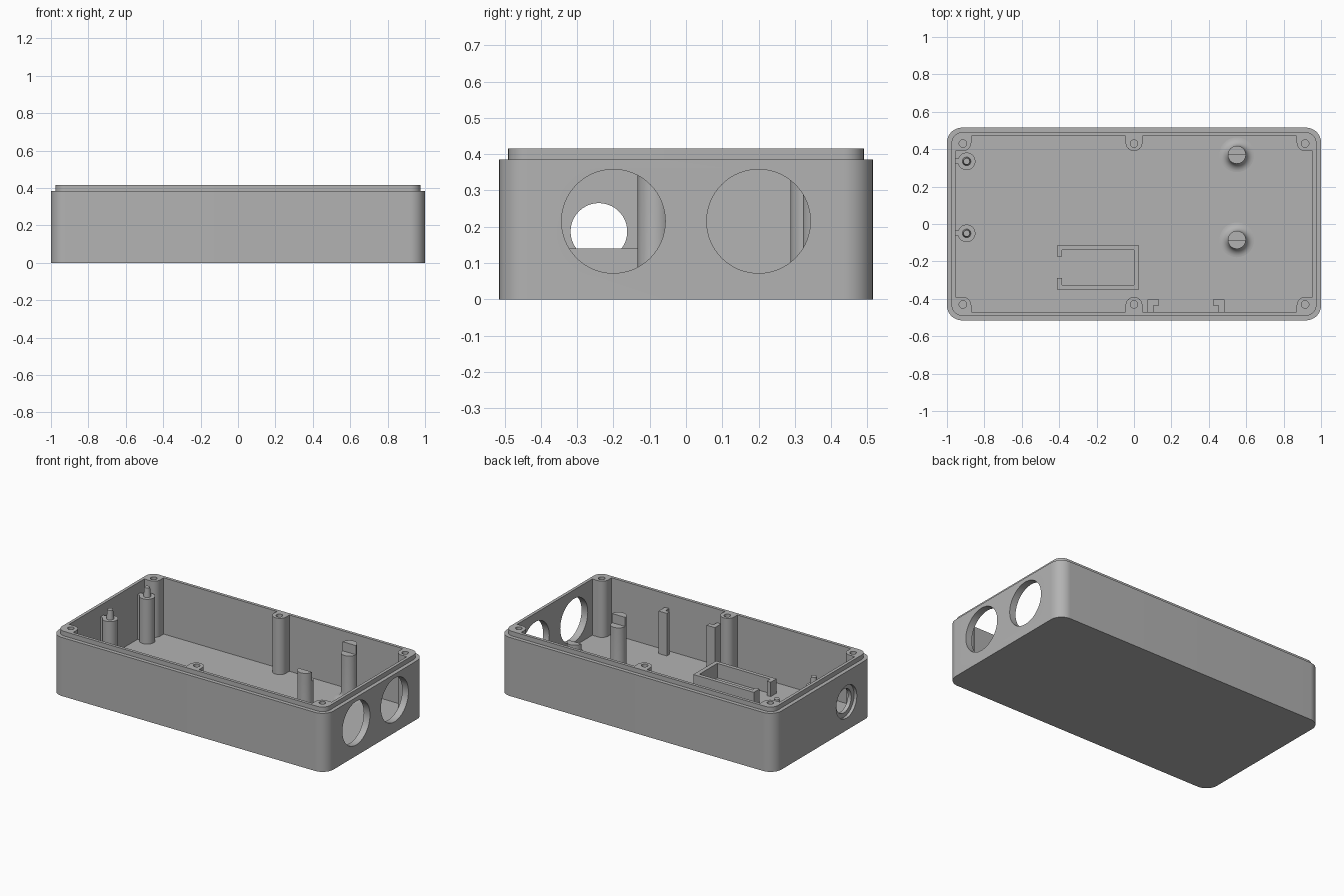
import bpy, bmesh
from math import sin, cos, pi, radians
from mathutils import Vector, Matrix

if "Cube" in bpy.data.objects:
    bpy.data.objects.remove(bpy.data.objects["Cube"])

grey = bpy.data.materials.new("grey_plastic")
grey.use_nodes = True
COLOUR = (0.45, 0.45, 0.45, 1)
grey.diffuse_color = COLOUR
grey.node_tree.nodes["Principled BSDF"].inputs["Base Color"].default_value = COLOUR

FLOOR, RIM, TOP = 0.045, 0.385, 0.415
WALL_X, WALL_Y = 0.955, 0.47
SHELF, POST_TOP = 0.34, 0.4
parts = []


def arc(cx, cy, r, start, end, n):
    """Points on an arc, angles in degrees."""
    angles = [radians(start + (end - start) * i / n) for i in range(n + 1)]
    return [(cx + r * cos(a), cy + r * sin(a)) for a in angles]


def circle(cx, cy, r, n=48):
    return arc(cx, cy, r, 0, 360, n)[:-1]


def rounded_rect(hx, hy, r):
    points = []
    for i, (sx, sy) in enumerate([(1, 1), (-1, 1), (-1, -1), (1, -1)]):
        points += arc(sx * (hx - r), sy * (hy - r), r, 90 * i, 90 * i + 90, 16)
    return points


def loft(name, rings):
    """Closed solid through a list of (outline, height) rings."""
    bm = bmesh.new()
    loops = [[bm.verts.new((x, y, z)) for x, y in outline] for outline, z in rings]
    for low, high in zip(loops, loops[1:]):
        for i in range(len(low)):
            j = (i + 1) % len(low)
            bm.faces.new((low[i], low[j], high[j], high[i]))
    bm.faces.new(loops[0][::-1])
    bm.faces.new(loops[-1])
    bmesh.ops.recalc_face_normals(bm, faces=bm.faces)
    mesh = bpy.data.meshes.new(name)
    bm.to_mesh(mesh)
    bm.free()
    mesh.materials.append(grey)
    obj = bpy.data.objects.new(name, mesh)
    bpy.context.collection.objects.link(obj)
    parts.append(obj)
    return obj


def prism(name, outline, z0, z1):
    return loft(name, [(outline, z0), (outline, z1)])


def cut(obj, cutter):
    """Subtract the cutter and discard it."""
    mod = obj.modifiers.new("cut", "BOOLEAN")
    mod.operation, mod.solver, mod.object = "DIFFERENCE", "EXACT", cutter
    graph = bpy.context.evaluated_depsgraph_get()
    mesh = bpy.data.meshes.new_from_object(obj.evaluated_get(graph))
    obj.modifiers.clear()
    obj.data = mesh
    parts.remove(cutter)
    bpy.data.objects.remove(cutter)


def side_hole(obj, x0, x1, y, z, r):
    """Round hole along x through an end wall."""
    cutter = prism("hole_cutter", circle(0, 0, r, 64), x0, x1)
    turn = Matrix.Rotation(pi / 2, 4, "Y")
    cutter.data.transform(Matrix.Translation(Vector((0, y, z))) @ turn)
    cut(obj, cutter)


# Tray with a stepped rim
outer = rounded_rect(1, 0.515, 0.08)
lip = rounded_rect(0.975, 0.49, 0.055)
inner = rounded_rect(WALL_X, WALL_Y, 0.01)
tray = loft("tray", [(outer, 0), (outer, RIM), (lip, RIM), (lip, TOP),
                     (inner, TOP), (inner, FLOOR)])

# Two large ports on one end, one counterbored port on the other
for y in (-0.2, 0.2):
    side_hole(tray, 0.9, 1.1, y, 0.215, 0.143)
side_hole(tray, -1.1, -0.9, -0.24, 0.187, 0.078)
side_hole(tray, -1.1, -0.98, -0.24, 0.187, 0.107)

# Screw bosses in the corners and halfway along the long walls
for sy in (-1, 1):
    for sx in (-1, 0, 1):
        if sx:
            outline = [(0.87, WALL_Y)] + arc(0.915, 0.435, 0.045, 180, 270, 12)
            outline += [(WALL_X, 0.39), (WALL_X, WALL_Y)]
            label = "corner_boss"
        else:
            outline = [(-0.045, WALL_Y)] + arc(0, 0.435, 0.045, 180, 360, 24)
            outline += [(0.045, WALL_Y)]
            label = "middle_boss"
        outline = [(x * (sx or 1), y * sy) for x, y in outline]
        boss = prism(label, outline, FLOOR - 0.01, TOP)
        cut(boss, prism("screw_cutter", circle(0.915 * sx, 0.43 * sy, 0.02, 32), 0.15, 0.5))

# Flared board posts with a raised half that clips the board edge
for y, side in ((0.37, 0), (-0.085, 180)):
    flare = []
    for i in range(9):
        a = radians(90 * i / 8)
        flare.append((circle(0.55, y, 0.093 - 0.045 * sin(a)), FLOOR + 0.045 * (1 - cos(a))))
    loft("flared_post", flare + [(circle(0.55, y, 0.048), SHELF)])
    prism("post_clip", arc(0.55, y, 0.048, side, side + 180, 24), SHELF, POST_TOP)


def box(name, x0, x1, y0, y1, z1):
    return prism(name, [(x0, y0), (x1, y0), (x1, y1), (x0, y1)], FLOOR - 0.01, z1)


# Pin posts tied to the end wall by a rib
for y in (0.335, -0.05):
    prism("pin_post", circle(-0.895, y, 0.047), FLOOR - 0.01, SHELF)
    loft("locating_pin", [(circle(-0.895, y, 0.023, 32), SHELF),
                          (circle(-0.895, y, 0.017, 32), POST_TOP)])
    box("post_rib", -WALL_X, -0.93, y - 0.015, y + 0.015, SHELF)

# Open-ended holder on the floor
holder = [(-0.413, -0.175), (-0.413, -0.115), (0.027, -0.115), (0.027, -0.35),
          (-0.413, -0.35), (-0.413, -0.29), (-0.385, -0.29), (-0.385, -0.325),
          (0, -0.325), (0, -0.14), (-0.385, -0.14), (-0.385, -0.175)]
prism("holder", holder, FLOOR - 0.01, 0.14)

# Pair of facing hooked guides on the front wall
for sx in (-1, 1):
    guide = [(0.205, -WALL_Y), (0.205, -0.405), (0.145, -0.405), (0.145, -0.435),
             (0.175, -0.435), (0.175, -WALL_Y)]
    prism("hooked_guide", [(0.278 + sx * x, y) for x, y in guide], FLOOR - 0.01, 0.325)

# Smooth the round parts, keep the edges sharp
bpy.ops.object.select_all(action="DESELECT")
for obj in parts:
    obj.select_set(True)
bpy.context.view_layer.objects.active = tray
bpy.ops.object.shade_smooth_by_angle(angle=radians(30))
